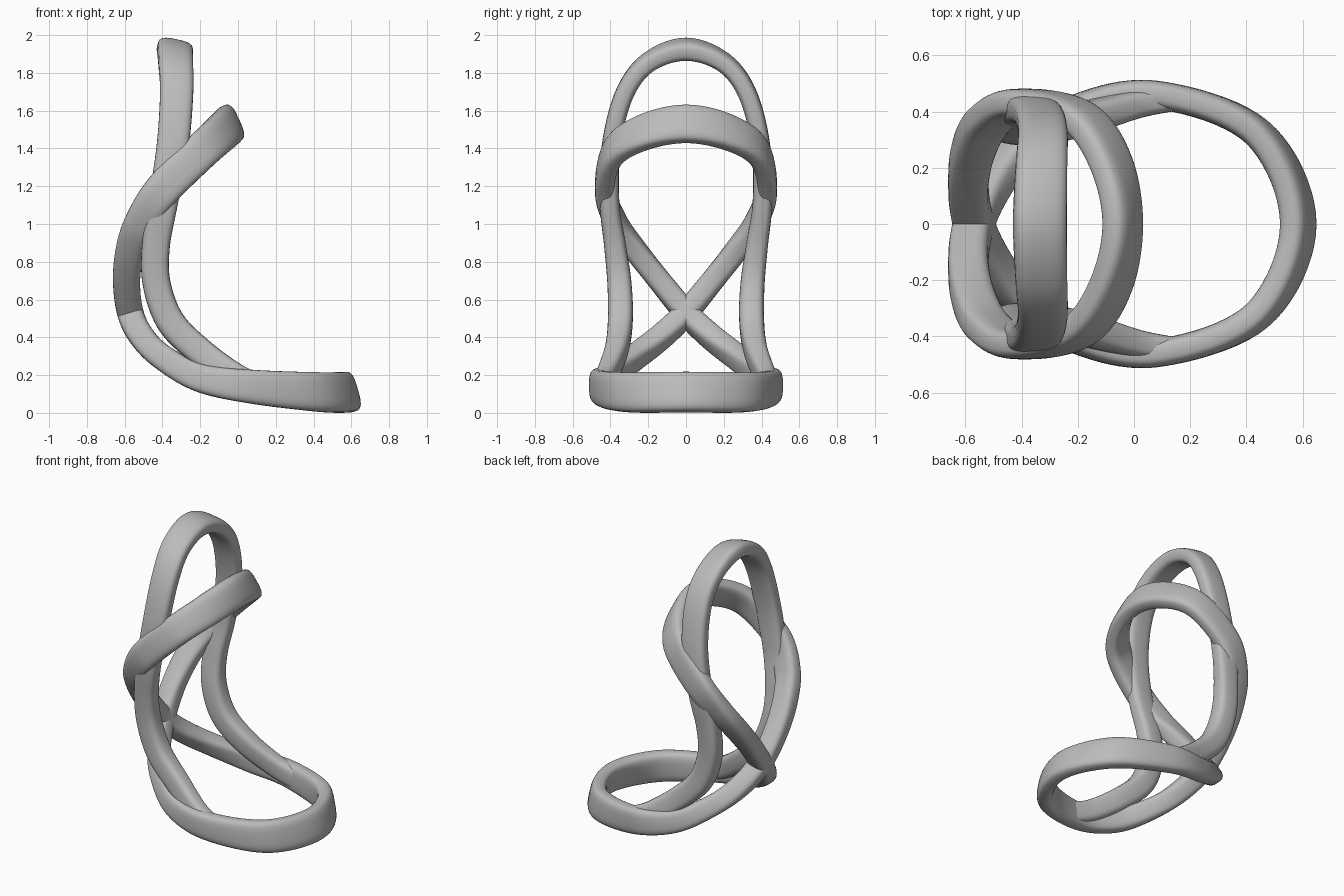
import bpy, bmesh, math
from mathutils import Vector

cube = bpy.data.objects.get("Cube")
if cube:
    bpy.data.objects.remove(cube, do_unlink=True)

grey = bpy.data.materials.new("plain grey")
grey.use_nodes = True
grey.diffuse_color = (0.5, 0.5, 0.5, 1)
grey.node_tree.nodes["Principled BSDF"].inputs["Base Color"].default_value = (0.5, 0.5, 0.5, 1)

STEPS = 10   # samples between control stations
SIDES = 28   # points around the section


def mirror(st):
    x, y, z, *rest = st
    return (x, -y, z, *rest)


def spline(stations, closed):
    """Catmull-Rom through stations (x, y, z, wide axis angle, half width, half thickness)."""
    n = len(stations)
    pick = (lambda i: stations[i % n]) if closed else (lambda i: stations[min(max(i, 0), n - 1)])
    out = []
    for i in range(n if closed else n - 1):
        quad = [pick(i + k) for k in (-1, 0, 1, 2)]
        for s in range(STEPS):
            t = s / STEPS
            out.append([0.5 * (2 * b + (c - a) * t + (2 * a - 5 * b + 4 * c - d) * t * t
                               + (3 * b - a - 3 * c + d) * t ** 3) for a, b, c, d in zip(*quad)])
    if not closed:
        out.append(list(stations[-1]))
    return out


def soft(v):
    # Squared-off circle for a bar with rounded corners
    return math.copysign(abs(v) ** 0.62, v)


def sweep(name, stations, closed):
    path = spline(stations, closed)
    n = len(path)
    bm = bmesh.new()
    rings = []
    for i, (x, y, z, ang, a, b) in enumerate(path):
        after = path[(i + 1) % n] if closed else path[min(i + 1, n - 1)]
        before = path[i - 1] if closed else path[max(i - 1, 0)]
        tangent = (Vector(after[:3]) - Vector(before[:3])).normalized()
        wide = Vector((math.cos(math.radians(ang)), 0, math.sin(math.radians(ang))))
        wide = (wide - tangent * wide.dot(tangent)).normalized()
        thin = tangent.cross(wide)
        ring = []
        for k in range(SIDES):
            u = math.tau * k / SIDES
            ring.append(bm.verts.new(Vector((x, y, z)) + wide * a * soft(math.cos(u))
                                     + thin * b * soft(math.sin(u))))
        rings.append(ring)
    for i in range(n if closed else n - 1):
        r, q = rings[i], rings[(i + 1) % n]
        for k in range(SIDES):
            m = (k + 1) % SIDES
            bm.faces.new((r[k], r[m], q[m], q[k]))
    if not closed:
        bm.faces.new(rings[0])
        bm.faces.new(rings[-1])
    bmesh.ops.recalc_face_normals(bm, faces=bm.faces)
    mesh = bpy.data.meshes.new(name)
    bm.to_mesh(mesh)
    bm.free()
    mesh.materials.append(grey)
    obj = bpy.data.objects.new(name, mesh)
    bpy.context.collection.objects.link(obj)
    bpy.ops.object.select_all(action='DESELECT')
    obj.select_set(True)
    bpy.context.view_layer.objects.active = obj
    bpy.ops.object.shade_smooth_by_angle(angle=math.radians(40))


# Figure-eight band: base ring, crossing at the back, tilted upper ring
half = [
    (0.585, 0, 0.11, 106, 0.108, 0.052),
    (0.44, 0.325, 0.11, 100, 0.105, 0.052),
    (0.08, 0.46, 0.138, 86, 0.09, 0.05),
    (-0.2, 0.41, 0.185, 72, 0.075, 0.052),
    (-0.4, 0.27, 0.295, 52, 0.068, 0.058),
    (-0.51, 0.13, 0.405, 32, 0.068, 0.062),
    (-0.57, 0, 0.53, 16, 0.07, 0.062),
    (-0.59, -0.14, 0.70, 2, 0.072, 0.062),
    (-0.57, -0.27, 0.865, -14, 0.077, 0.06),
    (-0.515, -0.37, 1.01, -28, 0.085, 0.056),
    (-0.4, -0.43, 1.18, -42, 0.095, 0.052),
    (-0.2, -0.385, 1.38, -50, 0.098, 0.052),
    (-0.085, -0.225, 1.485, -58, 0.102, 0.052),
    (-0.04, 0, 1.53, -66, 0.104, 0.052),
]
sweep("figure_eight_band", half + [mirror(s) for s in half[-2:0:-1]], True)

# Tall arch whose legs curve forward and merge into the base ring
leg = [
    (-0.335, 0, 1.925, -12, 0.095, 0.054),
    (-0.33, 0.2, 1.855, -9, 0.092, 0.05),
    (-0.325, 0.325, 1.69, -4, 0.088, 0.05),
    (-0.345, 0.395, 1.42, -2, 0.085, 0.05),
    (-0.395, 0.405, 1.12, -6, 0.078, 0.052),
    (-0.435, 0.375, 0.88, -3, 0.074, 0.058),
    (-0.43, 0.352, 0.68, 8, 0.074, 0.064),
    (-0.355, 0.348, 0.48, 32, 0.076, 0.066),
    (-0.2, 0.37, 0.325, 52, 0.074, 0.06),
    (0, 0.425, 0.185, 62, 0.07, 0.05),
    (0.16, 0.445, 0.125, 84, 0.07, 0.04),
]
sweep("tall_arch", [mirror(s) for s in leg[:0:-1]] + leg, False)
